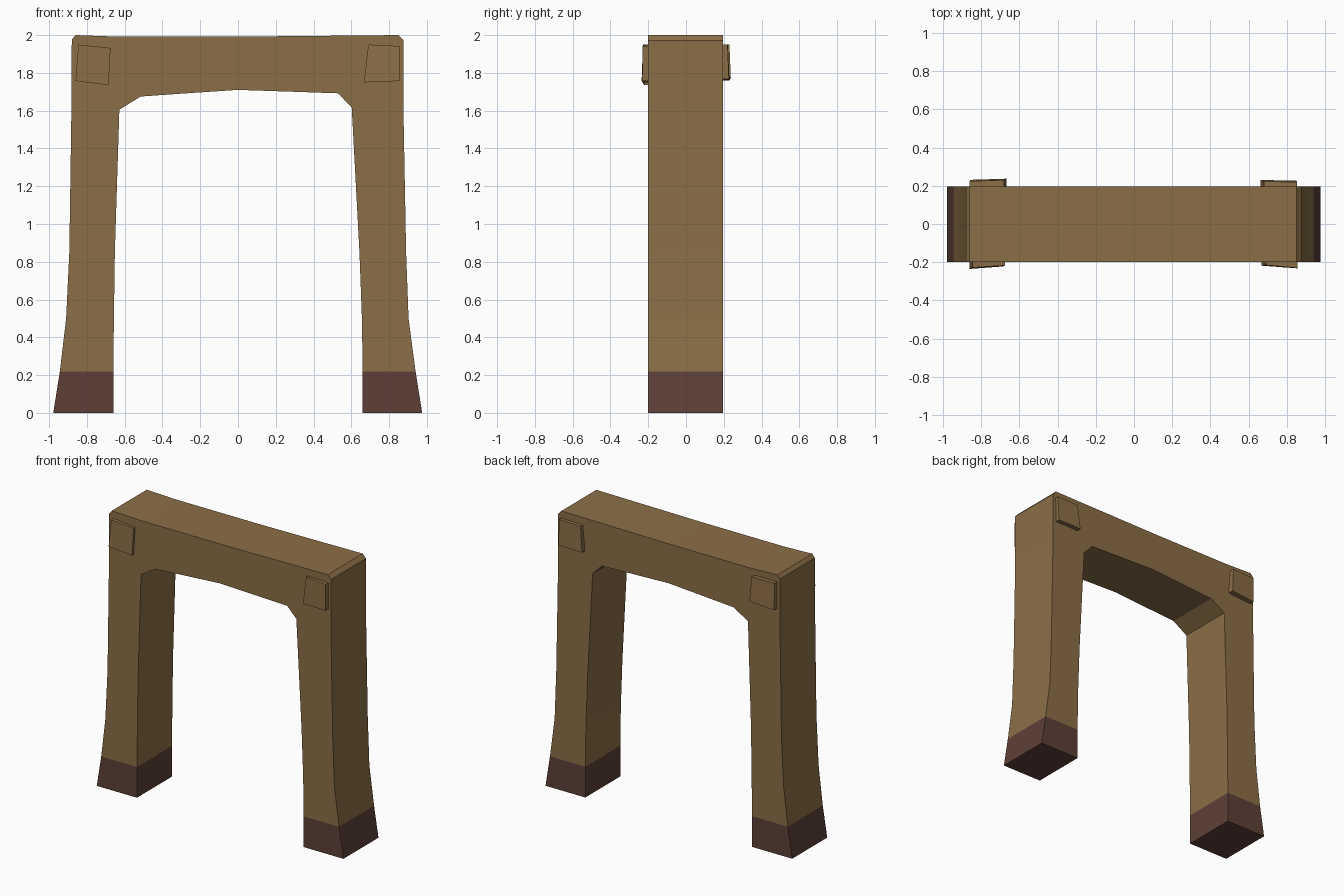
import bpy
import bmesh

if "Cube" in bpy.data.objects:
    bpy.data.objects.remove(bpy.data.objects["Cube"])


def material(name, hex_rgb):
    def lin(c):
        c /= 255
        return c / 12.92 if c <= 0.04045 else ((c + 0.055) / 1.055) ** 2.4
    m = bpy.data.materials.new(name)
    m.diffuse_color = (*[lin(c) for c in hex_rgb], 1)
    m.use_nodes = True
    m.node_tree.nodes["Principled BSDF"].inputs["Base Color"].default_value = m.diffuse_color
    return m


WOOD = material("tan wood", (139, 111, 71))
FOOT = material("dark brown wood", (93, 64, 55))


def make_object(name, bm, mats):
    bmesh.ops.recalc_face_normals(bm, faces=bm.faces)
    mesh = bpy.data.meshes.new(name)
    bm.to_mesh(mesh)
    bm.free()
    for m in mats:
        mesh.materials.append(m)
    ob = bpy.data.objects.new(name, mesh)
    bpy.context.collection.objects.link(ob)
    return ob


# Arch frame: (outer x, z, inner x, z) sections, up the left post and down the right
sections = [
    (-.978, 0, -.66, 0), (-.943, .22, -.66, .22), (-.91, .5, -.657, .5),
    (-.893, .85, -.652, .85), (-.882, 1.6, -.628, 1.605),
    (-.88, 1.975, -.572, 1.64), (-.86, 2.0, -.515, 1.675), (-.64, 1.992, -.3, 1.69),
    (0, 1.992, 0, 1.71),
    (.85, 2.0, .53, 1.692), (.876, 1.972, .565, 1.655), (.876, 1.6, .602, 1.618),
    (.89, .85, .643, .85), (.903, .5, .656, .5), (.94, .22, .66, .22), (.975, 0, .66, 0),
]
Y0, Y1 = -.2, .196
bm = bmesh.new()
rings = [[bm.verts.new(p) for p in ((ox, Y0, oz), (ox, Y1, oz), (ix, Y1, iz), (ix, Y0, iz))]
         for ox, oz, ix, iz in sections]
for a, b in zip(rings, rings[1:]):
    for i in range(4):
        j = (i + 1) % 4
        bm.faces.new((a[i], a[j], b[j], b[i]))
bm.faces.new(rings[0])
bm.faces.new(rings[-1])
# Dark feet at the bottom of both posts
for f in bm.faces:
    f.material_index = 1 if f.calc_center_median().z < .22 else 0
make_object("arch_frame", bm, [WOOD, FOOT])


# Corner plates: slightly crooked slabs; each corner is (x, z, outer y)
def plate(name, corners, y_in):
    bm = bmesh.new()
    inner = [bm.verts.new((x, y_in, z)) for x, z, y in corners]
    outer = [bm.verts.new((x, y, z)) for x, z, y in corners]
    bm.faces.new(inner)
    bm.faces.new(outer)
    for i in range(4):
        j = (i + 1) % 4
        bm.faces.new((inner[i], inner[j], outer[j], outer[i]))
    make_object(name, bm, [WOOD])


plate("front_left_plate", [(-.845, 1.95, -.228), (-.675, 1.932, -.217),
                           (-.685, 1.735, -.222), (-.86, 1.757, -.235)], -.18)
plate("front_right_plate", [(.69, 1.95, -.215), (.855, 1.942, -.23),
                            (.855, 1.757, -.232), (.667, 1.75, -.218)], -.18)
plate("back_left_plate", [(-.86, 1.95, .224), (-.68, 1.95, .23),
                          (-.668, 1.775, .237), (-.857, 1.76, .231)], .18)
plate("back_right_plate", [(.68, 1.945, .222), (.852, 1.95, .22),
                           (.85, 1.767, .227), (.663, 1.765, .23)], .18)
